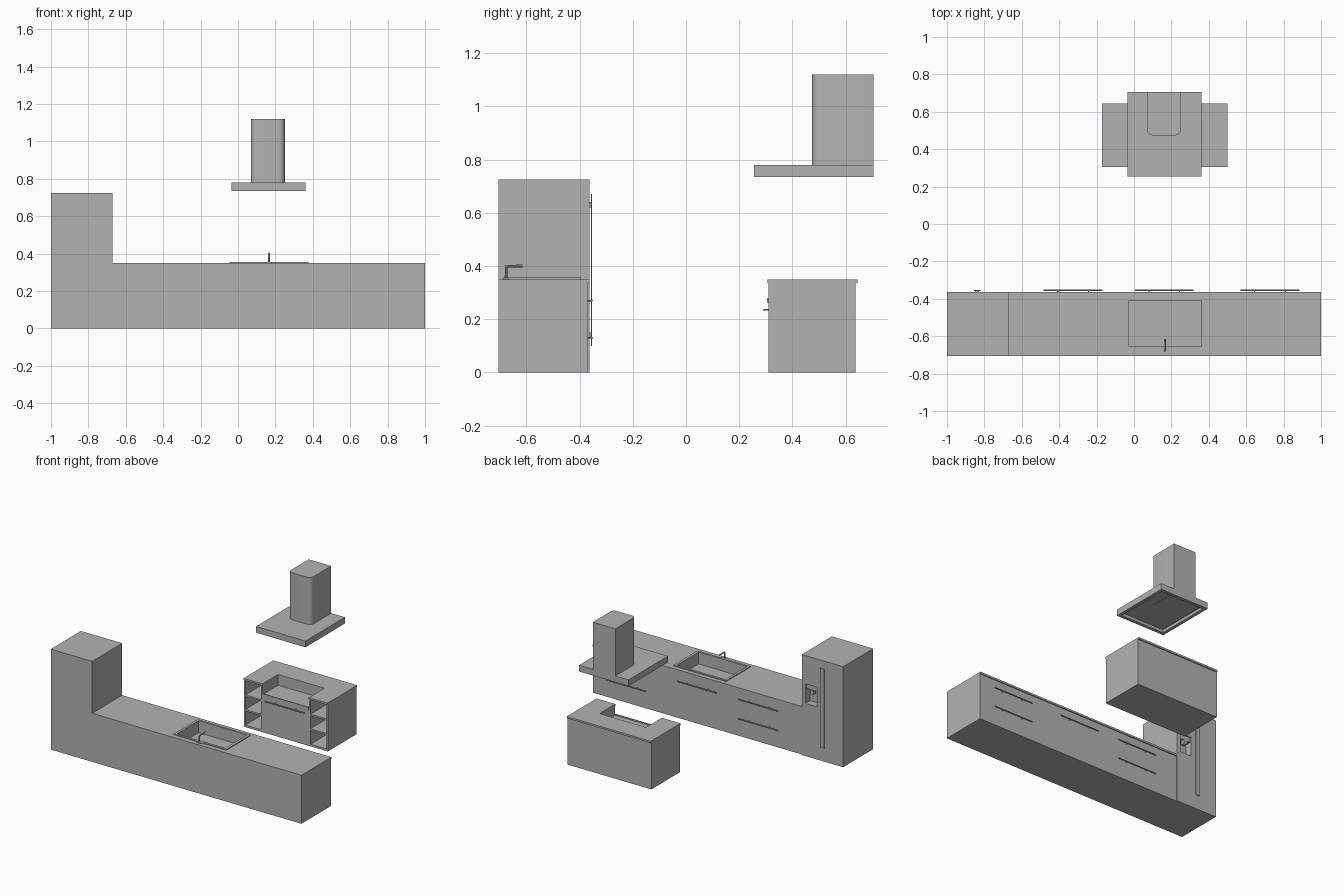
import bpy, bmesh, math
from mathutils import Vector

cube = bpy.data.objects.get("Cube")
if cube:
    bpy.data.objects.remove(cube, do_unlink=True)

grey = bpy.data.materials.new("plain_grey")
grey.use_nodes = True
COLOUR = (0.45, 0.45, 0.45, 1)
grey.diffuse_color = COLOUR
grey.node_tree.nodes["Principled BSDF"].inputs["Base Color"].default_value = COLOUR


def prism(name, outline, low, high, axis="z"):
    """Extrude a 2D outline along z (outline is x, y) or along x (outline is y, z)."""
    bm = bmesh.new()
    place = (lambda a, b: (a, b, low)) if axis == "z" else (lambda a, b: (low, a, b))
    face = bm.faces.new([bm.verts.new(place(a, b)) for a, b in outline])
    result = bmesh.ops.extrude_face_region(bm, geom=[face])
    step = Vector((0, 0, high - low)) if axis == "z" else Vector((high - low, 0, 0))
    verts = [v for v in result["geom"] if isinstance(v, bmesh.types.BMVert)]
    bmesh.ops.translate(bm, verts=verts, vec=step)
    bmesh.ops.recalc_face_normals(bm, faces=bm.faces)
    mesh = bpy.data.meshes.new(name)
    bm.to_mesh(mesh)
    bm.free()
    mesh.materials.append(grey)
    obj = bpy.data.objects.new(name, mesh)
    bpy.context.collection.objects.link(obj)
    return obj


def box(name, x, y, z):
    return prism(name, [(x[0], y[0]), (x[1], y[0]), (x[1], y[1]), (x[0], y[1])], *z)


def activate(obj):
    bpy.ops.object.select_all(action="DESELECT")
    obj.select_set(True)
    bpy.context.view_layer.objects.active = obj


def cut(obj, x, y, z):
    """Remove a box-shaped volume."""
    cutter = box("cutter", x, y, z)
    cutter.hide_render = True
    mod = obj.modifiers.new("cut", "BOOLEAN")
    mod.operation, mod.solver, mod.object = "DIFFERENCE", "EXACT", cutter
    activate(obj)
    bpy.ops.object.modifier_apply(modifier=mod.name)
    bpy.data.objects.remove(cutter, do_unlink=True)


def smooth(obj):
    activate(obj)
    bpy.ops.object.shade_smooth_by_angle(angle=math.radians(35))


def tube(name, points, radius):
    curve = bpy.data.curves.new(name, "CURVE")
    curve.dimensions = "3D"
    curve.bevel_depth, curve.bevel_resolution, curve.use_fill_caps = radius, 3, True
    spline = curve.splines.new("POLY")
    spline.points.add(len(points) - 1)
    for p, co in zip(spline.points, points):
        p.co = (*co, 1)
    obj = bpy.data.objects.new(name, curve)
    bpy.context.collection.objects.link(obj)
    curve.materials.append(grey)
    activate(obj)
    bpy.ops.object.convert(target="MESH")
    smooth(bpy.context.object)


def bar_handle(name, x, y, z, out):
    """Horizontal bar on two posts; out is the signed distance from the face."""
    tube(name, [(x - 0.157, y + out, z), (x + 0.157, y + out, z)], 0.004)
    for side in (-1, 1):
        px = x + side * 0.082
        tube(name + "_post", [(px, y - out * 0.3, z), (px, y + out, z)], 0.003)


# Long counter with a worktop lip and a sunken basin
SINK_X, SINK_Y = (-0.028, 0.358), (-0.655, -0.41)
counter = prism("counter", [(-0.705, 0), (-0.37, 0), (-0.37, 0.337), (-0.363, 0.337),
                            (-0.363, 0.35), (-0.705, 0.35)], -0.67, 1, "x")
cut(counter, SINK_X, SINK_Y, (0.27, 0.4))
for x in (-0.326, 0.727):
    for z in (0.13, 0.27):
        bar_handle("drawer_handle", x, -0.37, z, 0.016)
bar_handle("sink_door_handle", 0.162, -0.37, 0.27, 0.016)

# Sink rim with a rounded shelf for the tap
bulge = [(0.165 + 0.045 * t, -0.67 - 0.008 * (1 + math.cos(math.pi * t)))
         for t in (-1, -0.6, -0.3, 0, 0.3, 0.6, 1)]
rim = prism("sink_rim", [(-0.045, -0.395), (-0.045, -0.67)] + bulge
            + [(0.377, -0.67), (0.377, -0.395)], 0.349, 0.356)
cut(rim, SINK_X, SINK_Y, (0.3, 0.4))
tube("tap", [(0.165, -0.677, 0.35), (0.165, -0.677, 0.392), (0.165, -0.675, 0.398),
             (0.165, -0.669, 0.4), (0.165, -0.615, 0.4)], 0.005)

# Fridge with door, long handle and dispenser recess
box("fridge_body", (-1, -0.67), (-0.705, -0.374), (0, 0.725))
door = box("fridge_door", (-1, -0.67), (-0.374, -0.363), (0, 0.725))
NICHE_X, NICHE_Z = (-0.79, -0.70), (0.38, 0.52)
for part in (door, bpy.data.objects["fridge_body"]):
    cut(part, NICHE_X, (-0.415, -0.3), NICHE_Z)
box("dispenser_panel", NICHE_X, (-0.415, -0.372), (0.485, 0.52))
box("dispenser_spout", (-0.758, -0.732), (-0.395, -0.368), (0.455, 0.486))
box("fridge_handle", (-0.856, -0.822), (-0.358, -0.353), (0.1, 0.67))
for z in (0.13, 0.62):
    box("fridge_handle_post", (-0.849, -0.829), (-0.364, -0.357), (z, z + 0.02))

# Island with open shelves at both ends and a stepped-down cooker bay
island = prism("island", [(0.31, 0), (0.637, 0), (0.637, 0.337), (0.645, 0.337),
                          (0.645, 0.35), (0.306, 0.35), (0.306, 0.337), (0.31, 0.337)],
               -0.17, 0.5, "x")
cut(island, (-0.02, 0.35), (0.25, 0.485), (0.265, 0.4))
for x in ((-0.158, -0.032), (0.362, 0.488)):
    for z in ((0.015, 0.115), (0.127, 0.22), (0.232, 0.335)):
        cut(island, x, (0.25, 0.52), z)
box("hob", (-0.02, 0.35), (0.305, 0.485), (0.262, 0.272))
box("cooker_panel", (-0.02, 0.35), (0.305, 0.312), (0.262, 0.28))
bar_handle("oven_handle", 0.165, 0.31, 0.235, -0.016)

# Hood canopy, hollow underneath
canopy = box("hood_canopy", (-0.035, 0.36), (0.255, 0.705), (0.735, 0.78))
cut(canopy, (-0.012, 0.337), (0.278, 0.682), (0.7, 0.757))
box("hood_filter_frame", (-0.005, 0.33), (0.285, 0.675), (0.752, 0.758))


# Chimney outline with rounded front corners, reused for the duct plate
def chimney(name, back, low, high):
    r, pts = 0.03, [(0.25, back), (0.07, back)]
    for cx, start in ((0.07 + r, 180), (0.25 - r, 270)):
        for i in range(7):
            a = math.radians(start + 15 * i)
            pts.append((cx + r * math.cos(a), 0.474 + r + r * math.sin(a)))
    smooth(prism(name, pts, low, high))


chimney("hood_chimney", 0.705, 0.78, 1.12)
chimney("hood_duct_plate", 0.67, 0.749, 0.753)
